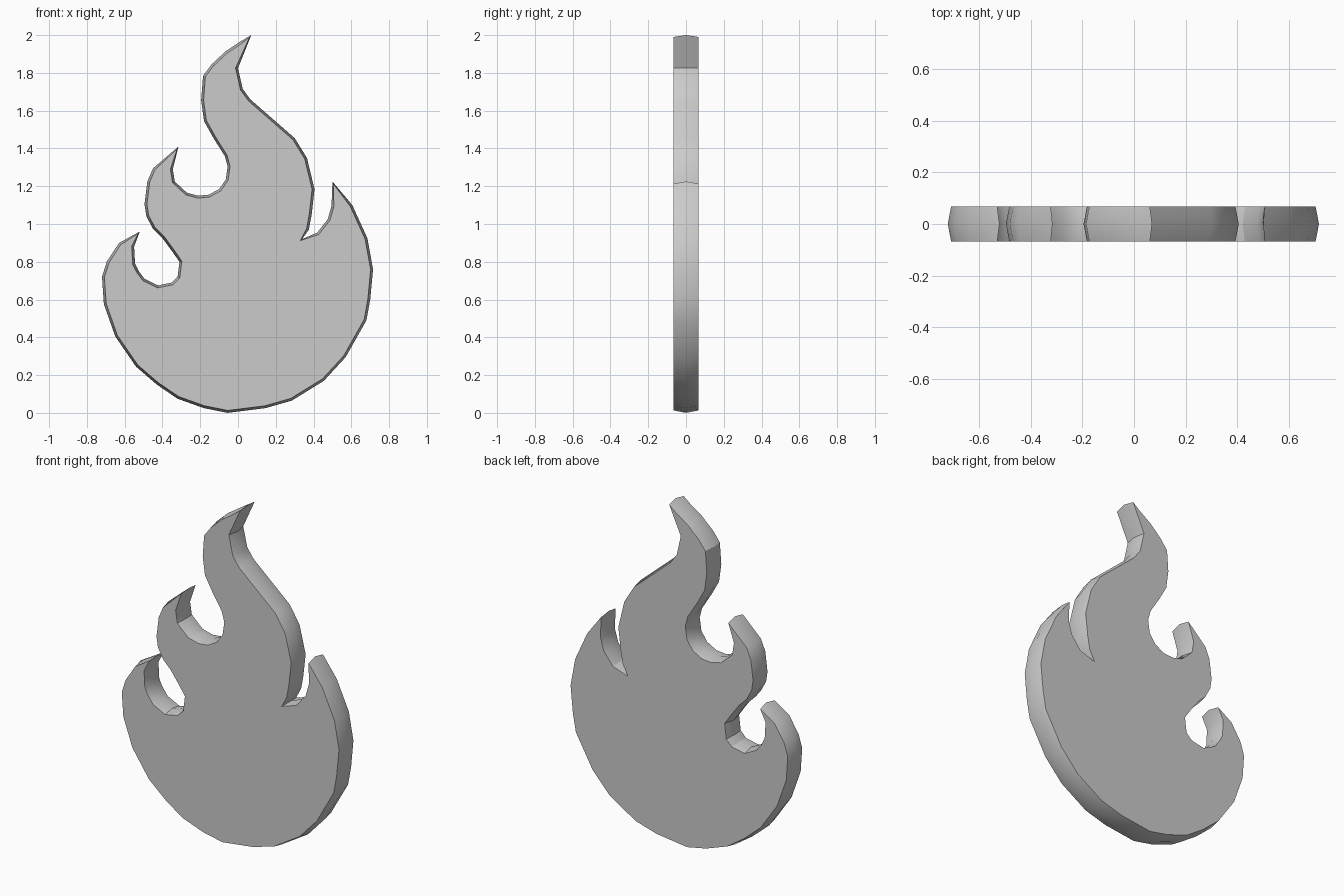
import bpy, bmesh
from mathutils import Vector

# Flame outline in (x, z), clockwise from the top tip
OUTLINE = [
    # right side of the main tongue
    (0.07, 2.0), (0.0, 1.825), (0.025, 1.715), (0.065, 1.66), (0.30, 1.455),
    (0.365, 1.35), (0.405, 1.185), (0.39, 1.05), (0.375, 0.97), (0.34, 0.92),
    # right tongue
    (0.42, 0.955), (0.475, 1.025), (0.495, 1.095), (0.50, 1.225),
    (0.605, 1.10), (0.685, 0.925), (0.715, 0.76), (0.70, 0.60), (0.68, 0.49),
    # rounded base
    (0.57, 0.295), (0.455, 0.17), (0.285, 0.065), (0.145, 0.025), (-0.055, 0.0),
    (-0.18, 0.025), (-0.32, 0.075), (-0.43, 0.15), (-0.54, 0.245),
    (-0.65, 0.405), (-0.71, 0.575), (-0.72, 0.72), (-0.695, 0.80), (-0.63, 0.90),
    # lower left tongue and its hollow
    (-0.52, 0.96), (-0.55, 0.88), (-0.545, 0.79), (-0.525, 0.75), (-0.495, 0.71),
    (-0.425, 0.675), (-0.35, 0.69), (-0.32, 0.72), (-0.31, 0.80), (-0.345, 0.85),
    (-0.40, 0.925), (-0.45, 0.975), (-0.485, 1.04), (-0.495, 1.105),
    (-0.48, 1.225), (-0.45, 1.295),
    # upper left tongue and its hollow
    (-0.315, 1.41), (-0.345, 1.29), (-0.335, 1.225), (-0.27, 1.165),
    (-0.21, 1.15), (-0.155, 1.155), (-0.10, 1.185), (-0.065, 1.235),
    (-0.055, 1.305), (-0.07, 1.36),
    # left side of the main tongue
    (-0.13, 1.455), (-0.18, 1.545), (-0.195, 1.655), (-0.185, 1.785),
    (-0.14, 1.845), (-0.065, 1.915), (0.01, 1.965),
]
HALF_DEPTH = 0.067
INSET = 0.013


def inset(points, distance):
    """Move each point inward along its averaged edge normal."""
    pts = [Vector(p) for p in points]
    result = []
    for i, p in enumerate(pts):
        a = (p - pts[i - 1]).normalized()
        b = (pts[(i + 1) % len(pts)] - p).normalized()
        normal = (Vector((a.y, -a.x)) + Vector((b.y, -b.x))).normalized()
        result.append(p + normal * distance)
    return result


# Slab with a slightly crowned rim: front ring, wider middle ring, back ring
bm = bmesh.new()
face_outline = inset(OUTLINE, INSET)
rings = [[bm.verts.new((x, y, z)) for x, z in pts]
         for y, pts in ((-HALF_DEPTH, face_outline), (0, OUTLINE),
                        (HALF_DEPTH, face_outline))]
n = len(OUTLINE)
for r0, r1 in zip(rings, rings[1:]):
    for i in range(n):
        j = (i + 1) % n
        bm.faces.new((r0[i], r0[j], r1[j], r1[i]))
caps = [bm.faces.new(rings[0]), bm.faces.new(rings[2][::-1])]
bmesh.ops.recalc_face_normals(bm, faces=bm.faces)
bmesh.ops.triangulate(bm, faces=caps)

mesh = bpy.data.meshes.new("flame")
bm.to_mesh(mesh)
bm.free()
flame = bpy.data.objects.new("flame", mesh)
bpy.context.collection.objects.link(flame)

# Smooth rim, crisp front and back edges
bpy.context.view_layer.objects.active = flame
flame.select_set(True)
bpy.ops.object.shade_smooth_by_angle()
